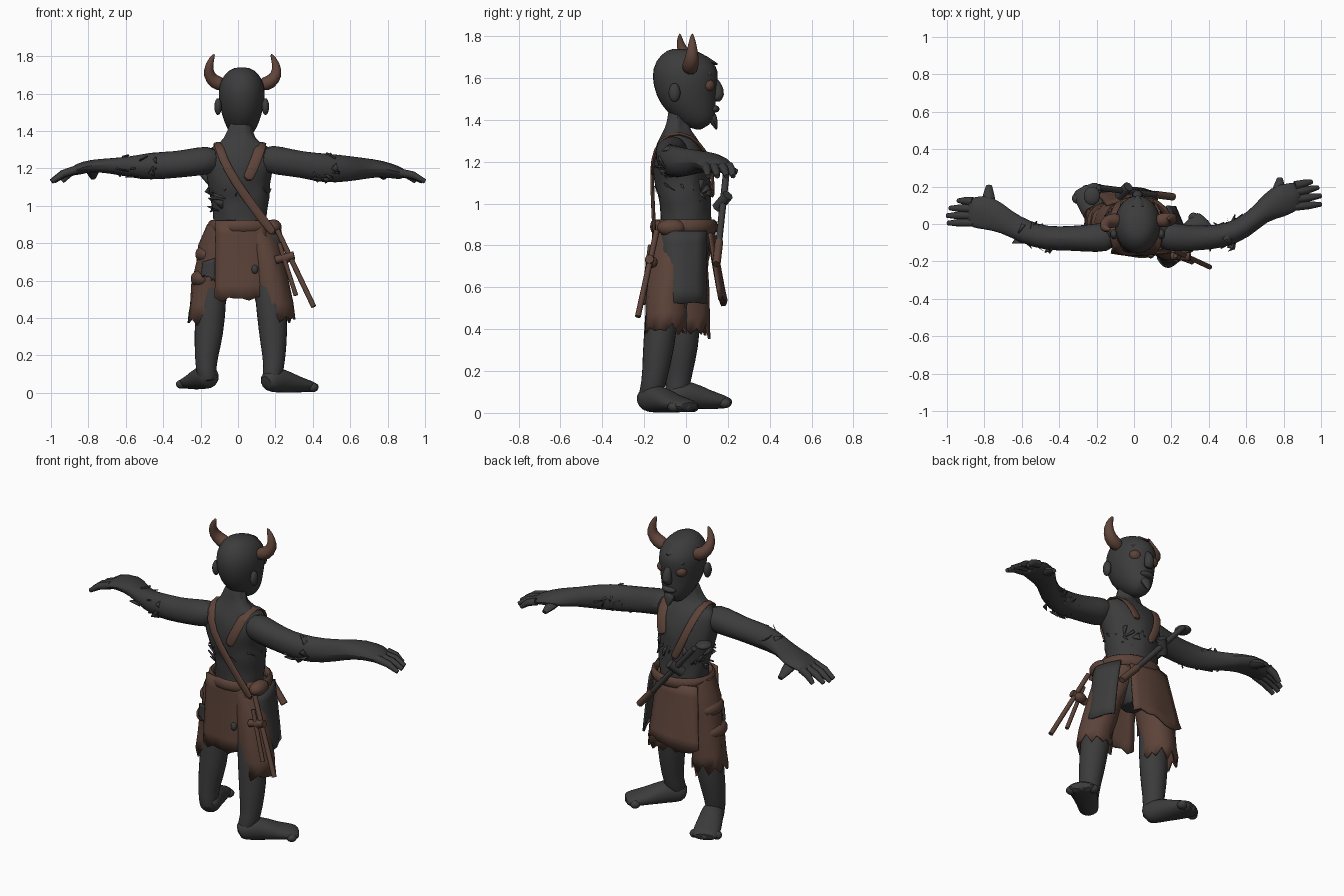
import bpy
import bmesh
import math
import random
from mathutils import Vector

random.seed(7)
default_cube = bpy.data.objects.get("Cube")
if default_cube:
    bpy.data.objects.remove(default_cube, do_unlink=True)


def make_material(name, red, green, blue):
    material = bpy.data.materials.new(name)
    material.use_nodes = True
    colour = (red, green, blue, 1)
    material.diffuse_color = colour
    shader = material.node_tree.nodes["Principled BSDF"]
    shader.inputs["Base Color"].default_value = colour
    shader.inputs["Roughness"].default_value = .9
    return material


SKIN = make_material("charcoal_skin", .045, .045, .045)
LEATHER = make_material("worn_brown_leather", .105, .055, .04)
HORN = make_material("reddish_brown_horn", .12, .06, .043)

X_AXIS = Vector((1, 0, 0))
Y_AXIS = Vector((0, 1, 0))
Z_AXIS = Vector((0, 0, 1))


def finish(name, mesh_data, material, smooth_level=0, thickness=0, angle=50):
    """Turn a bmesh into a named, shaded object."""
    bmesh.ops.recalc_face_normals(mesh_data, faces=mesh_data.faces)
    mesh = bpy.data.meshes.new(name)
    mesh_data.to_mesh(mesh)
    mesh_data.free()
    mesh.materials.append(material)
    part = bpy.data.objects.new(name, mesh)
    bpy.context.collection.objects.link(part)
    for other in bpy.context.selected_objects:
        other.select_set(False)
    part.select_set(True)
    bpy.context.view_layer.objects.active = part
    bpy.ops.object.shade_smooth_by_angle(angle=math.radians(angle))
    if thickness:
        solid = part.modifiers.new("thickness", "SOLIDIFY")
        solid.thickness = thickness
    if smooth_level:
        subdivision = part.modifiers.new("rounding", "SUBSURF")
        subdivision.levels = subdivision.render_levels = smooth_level


def tube(name, stations, material, side=X_AXIS, sides=12, level=1, rough=0, ragged=0, closed=False):
    """Loft ellipses along stations of (x, y, z, radius along side, other radius)."""
    shape = bmesh.new()
    centres = [Vector(station[:3]) for station in stations]
    count = len(centres)
    rings = []
    for i, (centre, station) in enumerate(zip(centres, stations)):
        if closed:
            tangent = centres[(i + 1) % count] - centres[i - 1]
        else:
            tangent = centres[min(i + 1, count - 1)] - centres[max(i - 1, 0)]
        tangent.normalize()
        across = (side - tangent * side.dot(tangent)).normalized()
        other = tangent.cross(across)
        ring = []
        for k in range(sides):
            turn = math.tau * k / sides
            spot = centre + across * station[3] * math.cos(turn) + other * station[4] * math.sin(turn)
            spot += Vector([random.uniform(-rough, rough) for _ in range(3)])
            if ragged and i == count - 1:
                spot.z += ragged * (random.random() if k % 2 else -random.random())
            ring.append(shape.verts.new(spot))
        rings.append(ring)
    following = rings[1:] + rings[:1] if closed else rings[1:]
    for low, high in zip(rings, following):
        for k in range(sides):
            j = (k + 1) % sides
            shape.faces.new((low[k], low[j], high[j], high[k]))
    if not closed:
        shape.faces.new(rings[0])
        if not ragged:
            shape.faces.new(rings[-1])
    finish(name, shape, material, level, thickness=.012 if ragged else 0)


def panel(name, corners, bulge, material, ragged=.03, columns=8, rows=6):
    """Hanging cloth between top-left, top-right, bottom-left, bottom-right."""
    top_a, top_b, low_a, low_b = map(Vector, corners)
    shape = bmesh.new()
    grid = []
    for r in range(rows + 1):
        v = r / rows
        line = []
        for c in range(columns + 1):
            u = c / columns
            spot = top_a.lerp(top_b, u).lerp(low_a.lerp(low_b, u), v)
            spot += Vector(bulge) * (math.sin(math.pi * u) + .15 * math.sin(9 * u + 2 * v) * v)
            if r == rows:
                spot.z += random.uniform(-ragged, ragged)
            line.append(shape.verts.new(spot))
        grid.append(line)
    for upper, lower in zip(grid, grid[1:]):
        for c in range(columns):
            shape.faces.new((upper[c], upper[c + 1], lower[c + 1], lower[c]))
    finish(name, shape, material, thickness=.012)


def blob(name, centre, size, material):
    shape = bmesh.new()
    bmesh.ops.create_uvsphere(shape, u_segments=14, v_segments=9, radius=1)
    bmesh.ops.scale(shape, vec=size, verts=shape.verts)
    bmesh.ops.translate(shape, vec=centre, verts=shape.verts)
    finish(name, shape, material)


def shreds(name, centre, spread, amount, size=.04):
    """Torn flaps of flesh lying along an ellipsoid, each with one lifted corner."""
    shape = bmesh.new()
    for _ in range(amount):
        way = Vector([random.gauss(0, 1) for _ in range(3)]).normalized()
        root = Vector(centre) + way * Vector(spread)
        corners = []
        for lift in (-.008, -.004, .014):
            drift = Vector([random.uniform(-size, size) for _ in range(3)])
            corners.append(root + drift - way * drift.dot(way) + way * lift)
        shape.faces.new([shape.verts.new(corner) for corner in corners])
    finish(name, shape, SKIN, thickness=.008)


# Torso and neck, with torn flesh
tube("torso", [(.01, 0, .66, .07, .08), (.01, 0, .74, .1, .1), (.01, 0, .82, .13, .12), (.01, 0, .9, .145, .125),
               (.01, 0, .97, .15, .12), (.01, -.01, 1.04, .16, .125), (.005, -.015, 1.1, .165, .13),
               (0, -.02, 1.16, .178, .135), (.01, -.03, 1.24, .195, .125), (.01, -.04, 1.3, .185, .1),
               (.01, -.045, 1.34, .11, .07), (.01, -.04, 1.38, .065, .05), (.02, -.035, 1.47, .06, .05)],
     SKIN, sides=18, rough=.012)
shreds("torn_torso_flesh", (.005, -.01, 1.06), (.16, .125, .18), 70)

# Head with face details
tube("head", [(.02, .11, 1.375, .035, .04), (.02, .08, 1.405, .072, .08), (.02, .045, 1.46, .098, .115),
              (.02, .012, 1.52, .118, .148), (.02, -.002, 1.59, .128, .162), (.02, -.008, 1.65, .123, .158),
              (.02, -.005, 1.705, .095, .12), (.02, 0, 1.74, .045, .06)], SKIN, sides=16)
tube("nose", [(.02, .13, 1.6, .018, .015), (.02, .15, 1.56, .026, .028), (.02, .16, 1.52, .034, .032),
              (.02, .14, 1.485, .03, .02)], SKIN, sides=8)
tube("brow", [(-.075, .095, 1.62, .02, .022), (.02, .145, 1.612, .02, .024), (.115, .095, 1.62, .02, .022)],
     SKIN, side=Y_AXIS, sides=8)
tube("chin_tuft", [(.02, .115, 1.43, .05, .035), (.02, .135, 1.39, .035, .022), (.02, .147, 1.35, .003, .003)],
     SKIN, sides=7)
tube("forehead_tuft", [(.02, .09, 1.69, .05, .02), (.02, .15, 1.665, .008, .005)], SKIN, sides=6, level=0)
blob("lips", (.02, .135, 1.452), (.045, .025, .018), SKIN)
for name, sign in (("right", -1), ("left", 1)):
    blob(name + "_eye", (.02 + sign * .058, .104, 1.565), (.037, .034, .032), LEATHER)
    blob(name + "_ear", (.02 + sign * .127, -.055, 1.53), (.02, .028, .045), SKIN)
    lean = sign * .03
    base = .025
    tube(name + "_horn", [(base + sign * .09, .02, 1.64, .04, .04), (base + sign * .15, .02, 1.66, .042, .042),
                          (base + sign * .185, .015 + lean / 2, 1.7, .034, .034),
                          (base + sign * .18, lean, 1.76, .022, .022),
                          (base + sign * .15, lean, 1.815, .005, .007)], HORN, side=Y_AXIS, sides=10)

# Arms: a station list per side, then fingers and a thumb
ARMS = {
    "right": ([(-.1, -.06, 1.25, .08, .075), (-.2, -.075, 1.235, .08, .08), (-.33, -.075, 1.215, .068, .07),
               (-.47, -.08, 1.21, .065, .08), (-.58, -.045, 1.21, .065, .055), (-.68, .01, 1.215, .06, .042),
               (-.78, .065, 1.215, .098, .036), (-.86, .065, 1.195, .085, .03), (-.89, .065, 1.18, .065, .022)],
              [(-.995, .005), (-1, .045), (-.985, .085), (-.94, .125)], (-.775, .205)),
    "left": ([(.12, -.06, 1.26, .08, .075), (.22, -.075, 1.24, .08, .08), (.34, -.075, 1.22, .068, .072),
              (.47, -.07, 1.2, .07, .082), (.59, -.02, 1.195, .062, .07), (.68, .06, 1.2, .056, .055),
              (.77, .12, 1.198, .094, .048), (.86, .15, 1.178, .08, .034), (.89, .16, 1.165, .065, .026)],
             [(1, .105), (1, .15), (.985, .195), (.95, .225)], (.78, .245)),
}
for name, (stations, tips, thumb) in ARMS.items():
    tube(name + "_arm", stations, SKIN, side=Y_AXIS, sides=12, rough=.008)
    knuckle = Vector(stations[-2][:3])
    for i, tip in enumerate(tips):
        end = Vector((*tip, 1.13))
        start = knuckle + Vector((0, (i - 1.5) * .037, 0))
        middle = start.lerp(end, .55) + Vector((0, 0, .012))
        tube(f"{name}_finger_{i}", [(*start, .024, .023), (*middle, .021, .02), (*end, .012, .012)],
             SKIN, side=Y_AXIS, sides=8, level=0)
    root = Vector(stations[-3][:3])
    tip = Vector((*thumb, 1.15))
    tube(name + "_thumb", [(*root, .045, .032), (*root.lerp(tip, .6), .032, .024), (*tip, .016, .012)],
         SKIN, sides=8, level=0)
    shreds(name + "_torn_elbow", stations[3][:3], (.1, .06, .065), 18)
    shreds(name + "_torn_forearm", stations[4][:3], (.09, .055, .052), 10)

# Legs, splayed feet, toes and ragged trousers
LEGS = {
    "left": ((.15, -.1, .72), (.185, -.12, .4), (.195, -.155, .13), (.17, -.185), (.375, .0)),
    "right": ((-.13, .0, .72), (-.15, -.01, .38), (-.175, -.04, .13), (-.155, -.05), (-.255, .18)),
}
for name, (hip, knee, ankle, heel, toe) in LEGS.items():
    tube(name + "_leg", [(*hip, .085, .085), (*knee, .085, .082), (*Vector(knee).lerp(Vector(ankle), .5), .074, .074),
                         (*ankle, .055, .058), (heel[0], heel[1], .045, .055, .058)], SKIN)
    floor = 0 if name == "left" else .018
    back, front = Vector((*heel, floor)), Vector((*toe, floor))
    along = (front - back).normalized()
    across = Vector((-along.y, along.x, 0))
    foot = [(-.13, .05, .045, .04), (0, .066, .062, .066), (.3, .07, .066, .07), (.65, .045, .078, .046),
            (1, .034, .082, .034), (1.1, .028, .067, .022)]
    tube(name + "_foot", [(*(back.lerp(front, f) + Vector((0, 0, h))), wide, tall) for f, h, wide, tall in foot],
         SKIN, side=across, rough=.003)
    for i in range(5):
        spot = front + across * (i - 2) * .031 - along * .01 * abs(i - 2)
        blob(f"{name}_toe_{i}", spot + Vector((0, 0, .028)), (.029, .029, .024), SKIN)
    sign = 1 if name == "left" else -1
    thigh = Vector(hip).lerp(Vector(knee), .45)
    tube(name + "_trouser_leg", [(hip[0] * .6, hip[1] * .25, .87, .09, .115), (hip[0] * .9, hip[1] * .5, .77, .095, .115),
                                 (hip[0] + sign * .005, hip[1] * .7, .68, .09, .105),
                                 (*thigh + Vector((sign * .012, .02, 0)), .096, .1),
                                 (knee[0] + sign * .015, knee[1] + .025, .47, .095, .097),
                                 (knee[0] + sign * .02, knee[1] + .025, .395, .1, .1)],
         LEATHER, sides=18, level=0, rough=.006, ragged=.04)
blob("right_trouser_fold", (-.175, 0, .74), (.055, .09, .05), LEATHER)
blob("right_trouser_lower_fold", (-.195, 0, .61), (.06, .09, .05), LEATHER)

# Belt, pouch and hanging cloths
belt = []
for k in range(20):
    turn = math.tau * k / 20
    belt.append((.025 + .17 * math.cos(turn), -.01 + .145 * math.sin(turn), .89, .033, .017))
tube("belt", belt, LEATHER, side=Z_AXIS, sides=8, level=0, closed=True)
blob("belt_pouch", (.19, -.07, .885), (.045, .07, .042), LEATHER)
panel("rear_apron", [(-.12, -.135, .92), (.15, -.135, .92), (-.125, -.155, .5), (.17, -.155, .51)],
      (0, -.025, 0), LEATHER, ragged=.018)
blob("rear_apron_tear", (.09, -.168, .66), (.018, .016, .024), SKIN)
panel("face_side_apron", [(-.15, .105, .89), (.12, .11, .89), (-.2, .165, .52), (.14, .17, .54)],
      (0, .028, 0), LEATHER, ragged=.03)
panel("left_side_flap", [(.15, -.12, .87), (.18, .1, .87), (.16, -.175, .53), (.235, .09, .53)],
      (.068, -.045, 0), SKIN, ragged=.01)
panel("right_rear_patch", [(-.19, -.1, .7), (-.12, -.12, .72), (-.2, -.095, .62), (-.12, -.12, .6)],
      (0, -.012, 0), SKIN, ragged=.02)


def strap(name, points, width=.026):
    tube(name, [(*point, width, .01) for point in points], LEATHER, sides=8)


# Shoulder straps running over the front and back
strap("long_strap", [(0, .13, 1.03), (-.04, .127, 1.1), (-.07, .12, 1.18), (-.105, .07, 1.29), (-.11, -.03, 1.35),
                     (-.1, -.13, 1.31), (-.06, -.165, 1.2), (.04, -.16, 1.05), (.13, -.155, .93), (.2, -.15, .84)])
strap("short_strap", [(.075, .122, 1.15), (.09, .11, 1.21), (.115, .07, 1.29), (.125, -.03, 1.35),
                      (.12, -.13, 1.31), (.08, -.163, 1.2), (.045, -.16, 1.13)], .032)


def rod(name, start, end, radius, material):
    tube(name, [(*start, radius, radius), (*end, radius, radius)], material, side=Y_AXIS, sides=8, level=0)


# Sheathed blades at the left hip
rod("long_scabbard", (.21, -.14, .87), (.405, -.23, .46), .014, LEATHER)
rod("short_scabbard", (.22, -.17, .8), (.31, -.205, .52), .012, LEATHER)
rod("scabbard_crosspiece", (.2, -.17, .71), (.3, -.175, .735), .022, LEATHER)
blob("scabbard_knot", (.25, -.165, .72), (.04, .03, .028), LEATHER)

# Weapon slung across the belly
rod("slung_weapon_shaft", (.17, .15, .75), (-.19, .195, 1.17), .016, SKIN)
rod("slung_weapon_grip", (.21, .145, .71), (.11, .158, .82), .02, LEATHER)
rod("slung_weapon_guard", (-.08, .15, .98), (-.03, .2, 1.04), .028, SKIN)
blob("slung_weapon_pommel", (-.225, .15, 1.185), (.045, .05, .02), SKIN)
